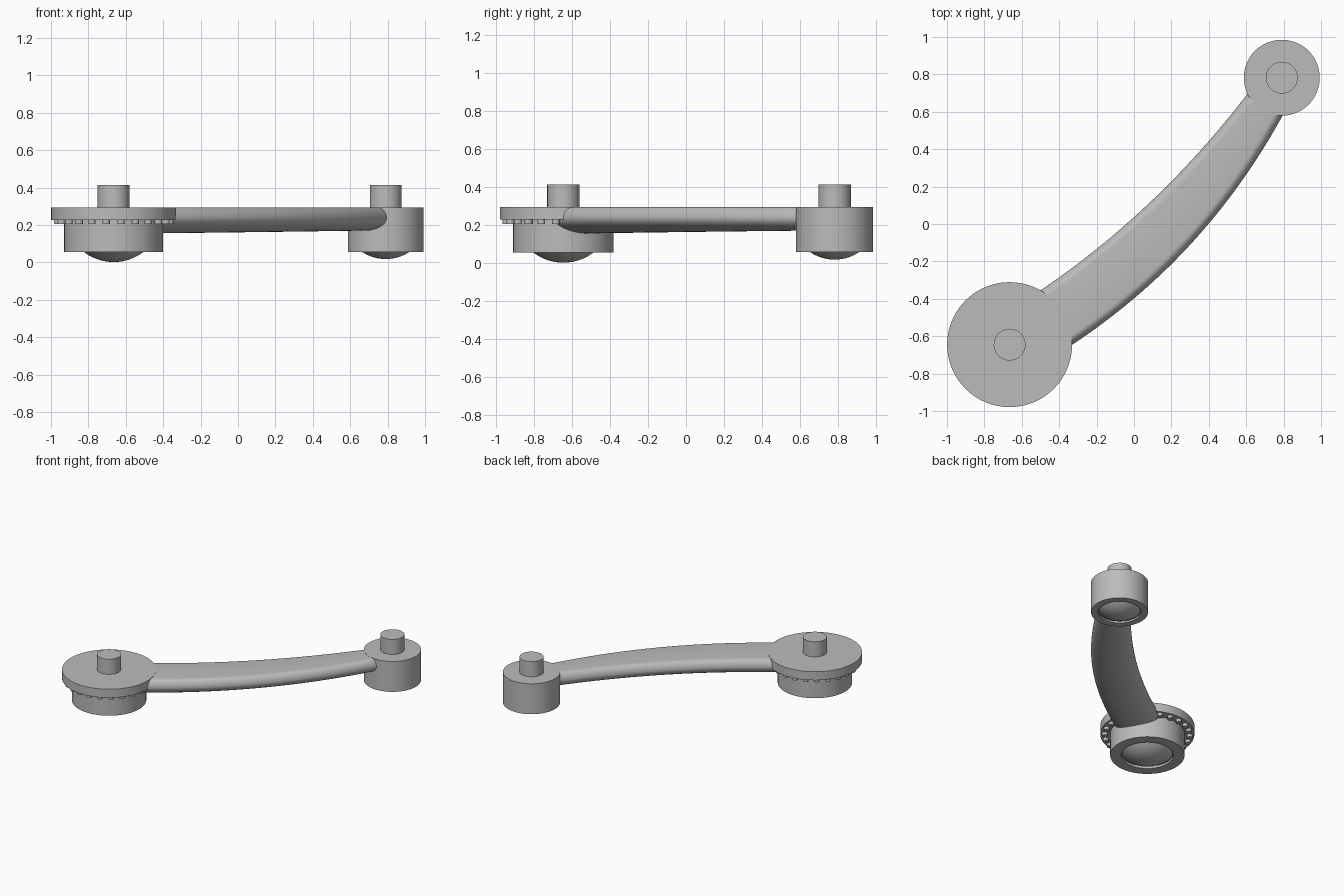
import bpy, bmesh
from math import sin, cos, pi, radians, sqrt
from mathutils import Vector

cube = bpy.data.objects.get("Cube")
if cube:
    bpy.data.objects.remove(cube)

# Single grey finish
grey = bpy.data.materials.new("matte grey")
grey.use_nodes = True
colour = (0.5, 0.5, 0.5, 1)
grey.diffuse_color = colour
grey.node_tree.nodes["Principled BSDF"].inputs["Base Color"].default_value = colour

TOP = 0.295
BIG = Vector((-0.665, -0.645, 0))
SMALL = Vector((0.79, 0.782, 0))


def finish(name, bm, location=(0, 0, 0)):
    bmesh.ops.remove_doubles(bm, verts=bm.verts, dist=1e-5)
    bmesh.ops.recalc_face_normals(bm, faces=bm.faces)
    mesh = bpy.data.meshes.new(name)
    bm.to_mesh(mesh)
    bm.free()
    mesh.materials.append(grey)
    obj = bpy.data.objects.new(name, mesh)
    obj.location = location
    bpy.context.collection.objects.link(obj)
    bpy.ops.object.select_all(action='DESELECT')
    obj.select_set(True)
    bpy.context.view_layer.objects.active = obj
    bpy.ops.object.shade_smooth_by_angle(angle=radians(35))
    return obj


def lathe(name, profile, location, steps=72):
    bm = bmesh.new()
    verts = [bm.verts.new((r, 0, z)) for r, z in profile]
    edges = [bm.edges.new(pair) for pair in zip(verts, verts[1:])]
    bmesh.ops.spin(bm, geom=verts + edges, axis=(0, 0, 1), cent=(0, 0, 0),
                   angle=2 * pi, steps=steps)
    return finish(name, bm, location)


def dome(rim, low, height):
    """Arc from the rim down to the lowest point on the axis."""
    ball = (rim * rim + height * height) / (2 * height)
    radii = [rim * (1 - i / 8) for i in range(9)]
    return [(r, low + ball - sqrt(ball * ball - r * r)) for r in radii]


def hub(side, centre, radius, top, bottom, rim, low, height):
    # Body with a recessed pivot cap underneath
    lathe(side + "_hub", [(0, top), (radius, top), (radius, bottom),
                          (rim + 0.008, bottom), (rim + 0.008, low + height),
                          (0, low + height)], centre)
    lathe(side + "_pivot_cap", dome(rim, low, height) + [(0, low + height), (rim, low + height)], centre)
    # Upright pin
    lathe(side + "_pin", [(0, TOP - 0.02), (0.085, TOP - 0.02),
                          (0.085, 0.413), (0, 0.413)], centre)


hub("large", BIG, 0.264, 0.24, 0.055, 0.178, 0.002, 0.07)
hub("small", SMALL, 0.203, TOP, 0.057, 0.145, 0.018, 0.052)

# Wide disc on the large hub
lathe("large_disc", [(0, TOP), (0.334, TOP), (0.334, 0.228), (0, 0.228)], BIG, 96)

# Ring of small studs under the disc
bm = bmesh.new()
STUDS = 24
for i in range(STUDS):
    a = 2 * pi * (i + 0.5) / STUDS
    ring = bmesh.ops.create_cone(bm, cap_ends=True, segments=16, radius1=0.02,
                                 radius2=0.02, depth=0.035)["verts"]
    bmesh.ops.translate(bm, verts=ring, vec=(0.302 * cos(a), 0.302 * sin(a), 0.2225))
finish("disc_studs", bm, BIG)


# Curved arm: a flat-topped, round-bellied section swept between two edge curves
def bezier(points, t):
    a, b, c = (Vector(p) for p in points)
    return a * (1 - t) ** 2 + b * 2 * t * (1 - t) + c * t * t


inner = [(-0.50, -0.355), (0.125, 0.0675), (0.61, 0.70)]
outer = [(-0.33, -0.645), (0.385, -0.1725), (0.80, 0.59)]
SPANS, WAIST, CORNER = 40, 0.237, 0.045


def section(t):
    left, right = bezier(inner, t), bezier(outer, t)
    mid, across = (left + right) / 2, (right - left).normalized()
    half = (right - left).length / 2
    bottom = 0.156 + 0.015 * t
    crown = TOP - 0.001
    pts = []
    for i in range(9):       # outer top corner
        a = pi / 2 * (1 - i / 8)
        pts.append((half - CORNER + CORNER * cos(a), WAIST + (crown - WAIST) * sin(a)))
    for i in range(1, 24):   # belly
        a = pi * i / 24
        pts.append((half * cos(a), WAIST - (WAIST - bottom) * sin(a)))
    for i in range(9):       # inner top corner
        a = pi / 2 * i / 8
        pts.append((CORNER - half - CORNER * cos(a), WAIST + (crown - WAIST) * sin(a)))
    return [(*(mid + across * u), z) for u, z in pts]


bm = bmesh.new()
rings = [[bm.verts.new(p) for p in section(-0.15 + 1.2 * i / SPANS)]
         for i in range(SPANS + 1)]
for a, b in zip(rings, rings[1:]):
    for i in range(len(a)):
        j = (i + 1) % len(a)
        bm.faces.new((a[i], a[j], b[j], b[i]))
bm.faces.new(rings[0])
bm.faces.new(rings[-1])
finish("curved_arm", bm)
